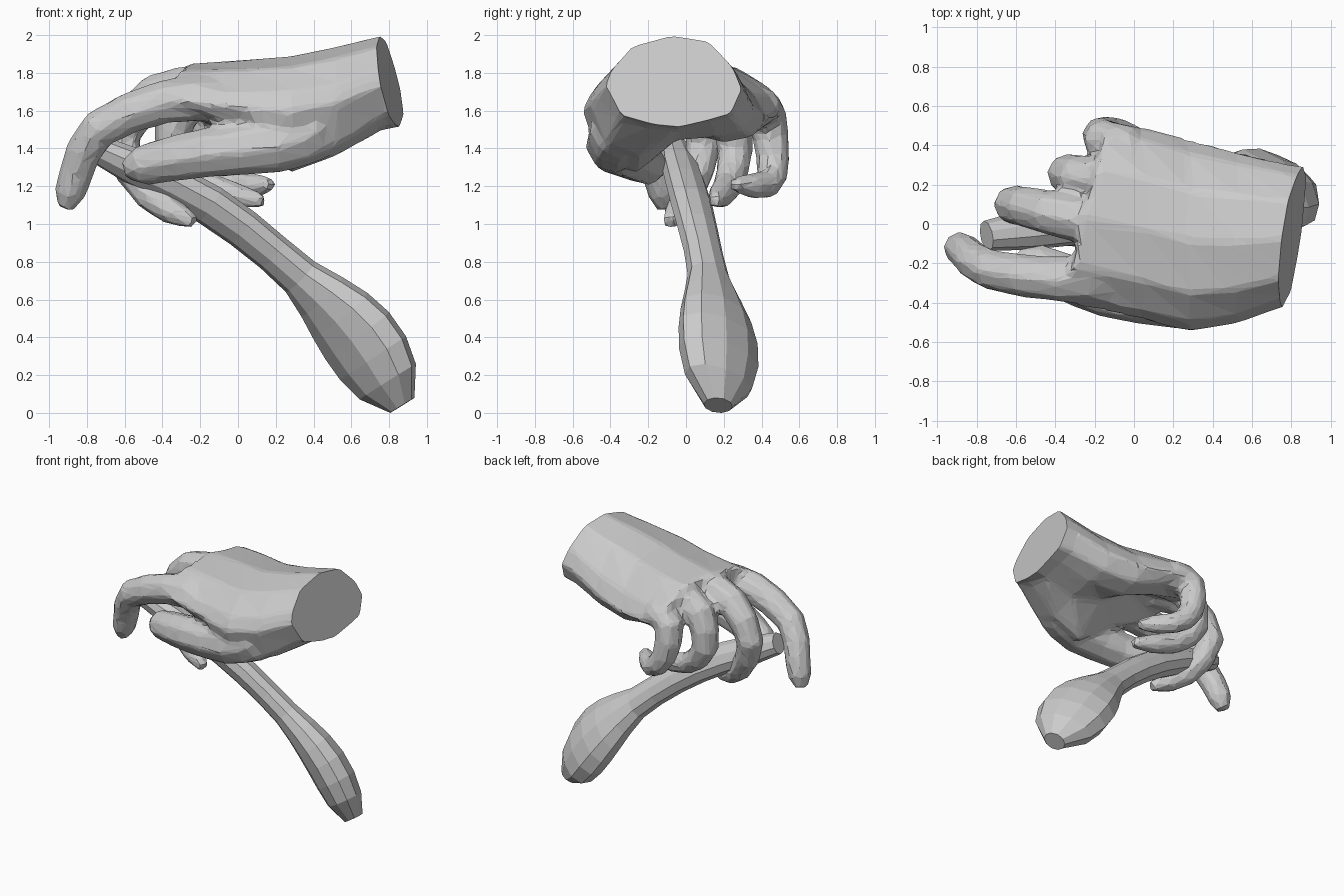
import bpy, bmesh, math
from mathutils import Vector

if "Cube" in bpy.data.objects:
    bpy.data.objects.remove(bpy.data.objects["Cube"])


def loft(bm, rings):
    """Skin a list of equal-sized closed rings and cap both ends."""
    vs = [[bm.verts.new(p) for p in r] for r in rings]
    n = len(vs[0])
    for a, b in zip(vs, vs[1:]):
        for i in range(n):
            bm.faces.new((a[i], a[(i + 1) % n], b[(i + 1) % n], b[i]))
    bm.faces.new(vs[0][::-1])
    bm.faces.new(vs[-1])


def curve(pts, steps):
    """Smooth path through a few control points."""
    p = [Vector(q) for q in pts]
    p = [p[0] * 2 - p[1]] + p + [p[-1] * 2 - p[-2]]
    out = []
    for a, b, c, d in zip(p, p[1:], p[2:], p[3:]):
        for t in (k / steps for k in range(steps)):
            m0, m1 = (c - a) / 2, (d - b) / 2
            out.append(b + m0 * t + (3 * (c - b) - 2 * m0 - m1) * t**2 + (2 * (b - c) + m0 + m1) * t**3)
    return out + [p[-2]]


def tube(bm, pts, wide, thin, ref, sides):
    """Elliptical tube along pts; the wide radius points along ref."""
    rings = []
    for i, p in enumerate(pts):
        t = (pts[min(i + 1, len(pts) - 1)] - pts[max(i - 1, 0)]).normalized()
        w = (ref - t * ref.dot(t)).normalized()
        v = t.cross(w)
        angles = [k * math.tau / sides for k in range(sides)]
        rings.append([p + w * wide[i] * math.cos(a) + v * thin[i] * math.sin(a) for a in angles])
    loft(bm, rings)


def finger(bm, start, end, pts):
    """Tapering digit with a rounded tip."""
    path = curve(pts, 2)
    n = len(path) - 1
    r = [start + (end - start) * i / n for i in range(n)] + [end * .6]
    tube(bm, path, r, r, Vector((.1, 1, .15)), 8)


def palm_ring(x, left, right, top, side, thumb, mid, little):
    """Cross-section of the hand: domed back, hollow palm side."""
    dome = [(f, side + (top - side) * (1 - abs(2 * f - .97) ** 2.9)) for f in (.05, .2, .47, .74, .93)]
    under = [(1, side - .04), (.92, little + .03), (.76, little), (.52, mid), (.3, thumb + .02), (.1, thumb + .07)]
    skew = .22 if x < -.2 else 0
    return [Vector((x + skew * f, left + (right - left) * f, z)) for f, z in [(0, side)] + dome + under]


def make_object(name, bm):
    bmesh.ops.recalc_face_normals(bm, faces=bm.faces)
    me = bpy.data.meshes.new(name)
    bm.to_mesh(me)
    bm.free()
    ob = bpy.data.objects.new(name, me)
    bpy.context.collection.objects.link(ob)
    return ob


# palm and wrist
bm = bmesh.new()
loft(bm, [
    palm_ring(1, -.37, .27, 2.03, 1.77, 1.56, 1.54, 1.57),
    palm_ring(.77, -.42, .31, 2, 1.74, 1.5, 1.5, 1.54),
    palm_ring(.52, -.51, .37, 1.94, 1.64, 1.34, 1.44, 1.46),
    palm_ring(.28, -.55, .43, 1.89, 1.6, 1.25, 1.5, 1.43),
    palm_ring(.05, -.49, .5, 1.87, 1.61, 1.42, 1.62, 1.49),
    palm_ring(-.36, -.4, .52, 1.85, 1.66, 1.56, 1.64, 1.54)])

# index, middle, ring, little finger and thumb
finger(bm, .13, .08, [(-.1, -.26, 1.66), (-.38, -.28, 1.65), (-.74, -.23, 1.5), (-.86, -.14, 1.26), (-.91, -.11, 1.08)])
finger(bm, .13, .07, [(-.15, 0, 1.72), (-.44, .06, 1.68), (-.62, .1, 1.44), (-.47, .01, 1.15), (-.23, -.09, 1.01)])
finger(bm, .13, .065, [(-.1, .22, 1.68), (-.29, .24, 1.63), (-.345, .26, 1.38), (-.17, .22, 1.2), (.14, .15, 1.12)])
finger(bm, .12, .065, [(-.02, .38, 1.62), (-.16, .43, 1.57), (-.14, .46, 1.34), (-.01, .43, 1.21), (.18, .25, 1.21)])
finger(bm, .17, .1, [(.4, -.34, 1.5), (.2, -.38, 1.42), (-.15, -.34, 1.38), (-.42, -.24, 1.33), (-.59, -.16, 1.29)])
hand = make_object("hand", bm)

# fuse the hand into one skin and reduce it to coarse facets
m = hand.modifiers.new("fuse", 'REMESH')
m.mode = 'VOXEL'
m.voxel_size = .022
m = hand.modifiers.new("soften", 'SMOOTH')
m.iterations = 5
m = hand.modifiers.new("facet", 'DECIMATE')
m.ratio = .08
bpy.context.view_layer.update()
dg = bpy.context.evaluated_depsgraph_get()
skin = bpy.data.meshes.new_from_object(hand.evaluated_get(dg))
hand.modifiers.clear()

# slanted flat cut at the wrist
bm = bmesh.new()
bm.from_mesh(skin)
bmesh.ops.bisect_plane(bm, geom=bm.verts[:] + bm.edges[:] + bm.faces[:], plane_co=(.8, -.06, 1.76),
                       plane_no=(1, -.14, .2), clear_outer=True)
bmesh.ops.holes_fill(bm, edges=[e for e in bm.edges if e.is_boundary], sides=0)
for f in bm.faces:
    f.smooth = False
bm.to_mesh(skin)
bm.free()
hand.data = skin

# spoon-like stick with a swollen, tilted, flattened head
bm = bmesh.new()
path = curve([(-.75, -.06, 1.4), (-.15, .03, 1.1), (.33, .12, .72), (.63, .17, .41), (.87, .17, .04)], 3)
wide = [.08, .11, .12, .125, .12, .115, .125, .18, .23, .26, .26, .215, .08]
thin = [min(.9 * w, .05 + .37 * w) for w in wide]
tube(bm, path, wide, thin, Vector((.78, -1, .62)), 10)
make_object("spoon", bm)
